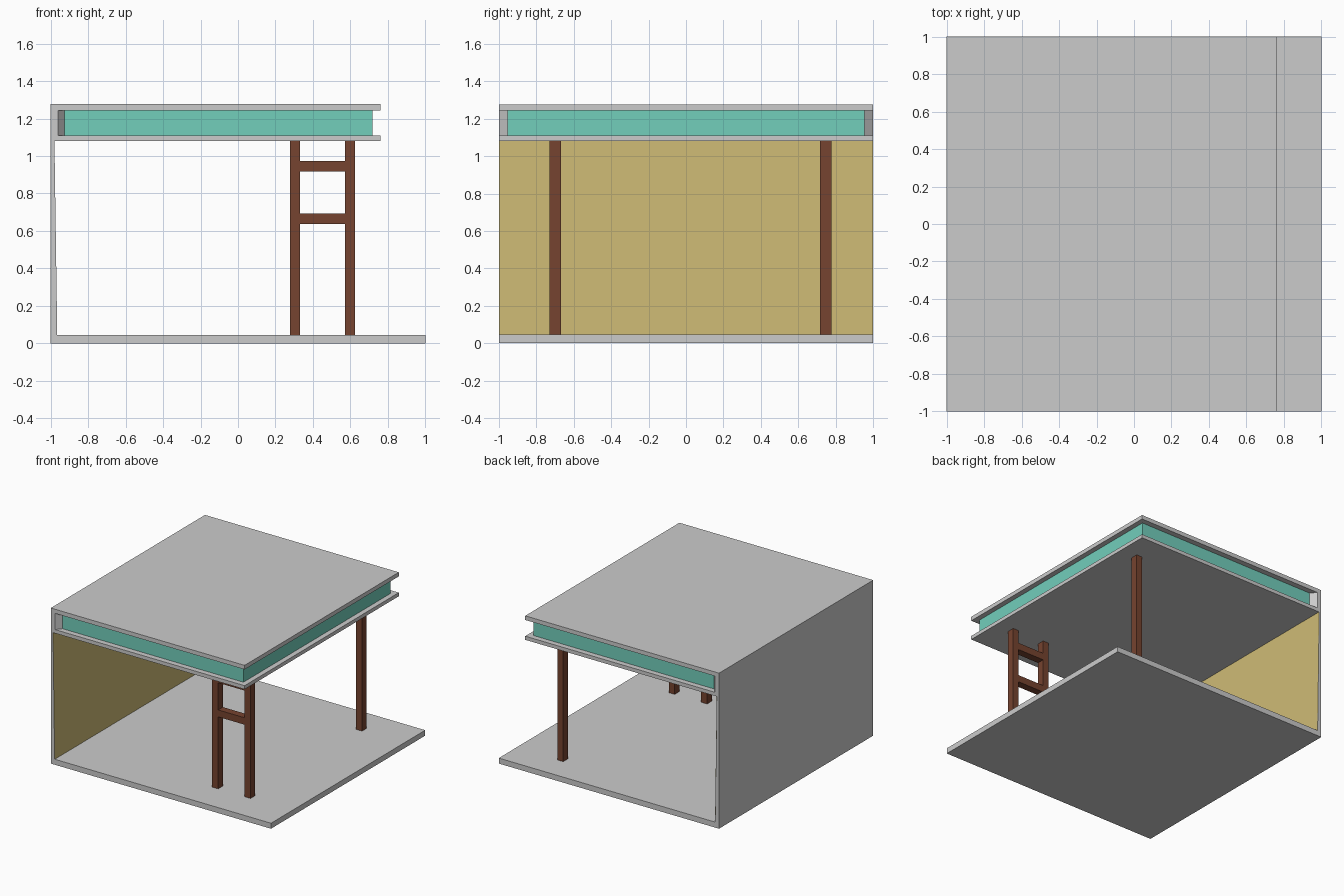
import bpy
import bmesh
from mathutils import Vector

if "Cube" in bpy.data.objects:
    bpy.data.objects.remove(bpy.data.objects["Cube"])


def material(name, rgb):
    m = bpy.data.materials.new(name)
    m.diffuse_color = (*rgb, 1)
    m.use_nodes = True
    m.node_tree.nodes["Principled BSDF"].inputs["Base Color"].default_value = m.diffuse_color
    return m


teal = material("teal_glass", (0.17, 0.62, 0.50))
ochre = material("ochre_panel", (0.62, 0.50, 0.18))
brown = material("brown_timber", (0.18, 0.056, 0.029))


def prism(name, points, offset, mat=None):
    """Extrude a planar outline (3D points) along an offset vector."""
    bm = bmesh.new()
    face = bm.faces.new([bm.verts.new(p) for p in points])
    if offset is not None:
        ext = bmesh.ops.extrude_face_region(bm, geom=[face], use_keep_orig=True)
        verts = [g for g in ext["geom"] if isinstance(g, bmesh.types.BMVert)]
        bmesh.ops.translate(bm, verts=verts, vec=Vector(offset))
        bmesh.ops.recalc_face_normals(bm, faces=bm.faces[:])
    me = bpy.data.meshes.new(name)
    bm.to_mesh(me)
    bm.free()
    ob = bpy.data.objects.new(name, me)
    bpy.context.collection.objects.link(ob)
    if mat:
        me.materials.append(mat)
    return ob


def box(name, x, y, z, mat=None):
    outline = [(x[0], y[0], z[0]), (x[1], y[0], z[0]),
               (x[1], y[1], z[0]), (x[0], y[1], z[0])]
    return prism(name, outline, (0, 0, z[1] - z[0]), mat)


FLOOR, CEILING = 0.045, 1.08
LOW, HIGH, TOP = 1.11, 1.243, 1.277

# Concrete shell: floor, tapered wall and two roof slabs in one profile
profile = [(-1, 0), (1, 0), (1, FLOOR), (-0.965, FLOOR), (-0.98, CEILING),
           (0.76, CEILING), (0.76, LOW), (-0.962, LOW), (-0.962, HIGH),
           (0.76, HIGH), (0.76, TOP), (-1, TOP)]
prism("concrete_shell", [(x, -1, z) for x, z in profile], (0, 2, 0))

# Coloured facing on the inside of the wall
prism("wall_facing", [(-0.964, -1, FLOOR), (-0.964, 1, FLOOR),
                      (-0.979, 1, CEILING), (-0.979, -1, CEILING)], None, ochre)

# Glazed band between the roof slabs, with a splayed jamb at the wall
box("glazed_band", (-0.925, 0.718), (-0.955, 0.955), (LOW, HIGH), teal)
prism("splayed_jamb", [(-0.962, -1, LOW), (-0.925, -0.955, LOW),
                       (-0.925, 0.955, LOW), (-0.962, 1, LOW)], (0, 0, HIGH - LOW))

# Timber posts: a ladder-like pair at the front, a single one at the back
LEFT, RIGHT = (0.277, 0.331), (0.571, 0.625)
FRONT, BACK = (-0.73, -0.669), (0.717, 0.777)
for name, x, y in (("front_post_left", LEFT, FRONT),
                   ("front_post_right", RIGHT, FRONT),
                   ("back_post", RIGHT, BACK)):
    box(name, x, y, (FLOOR, CEILING), brown)

# Rungs joining the front pair
for name, z in (("lower_rung", 0.636), ("upper_rung", 0.916)):
    box(name, (LEFT[1], RIGHT[0]), FRONT, (z, z + 0.057), brown)
